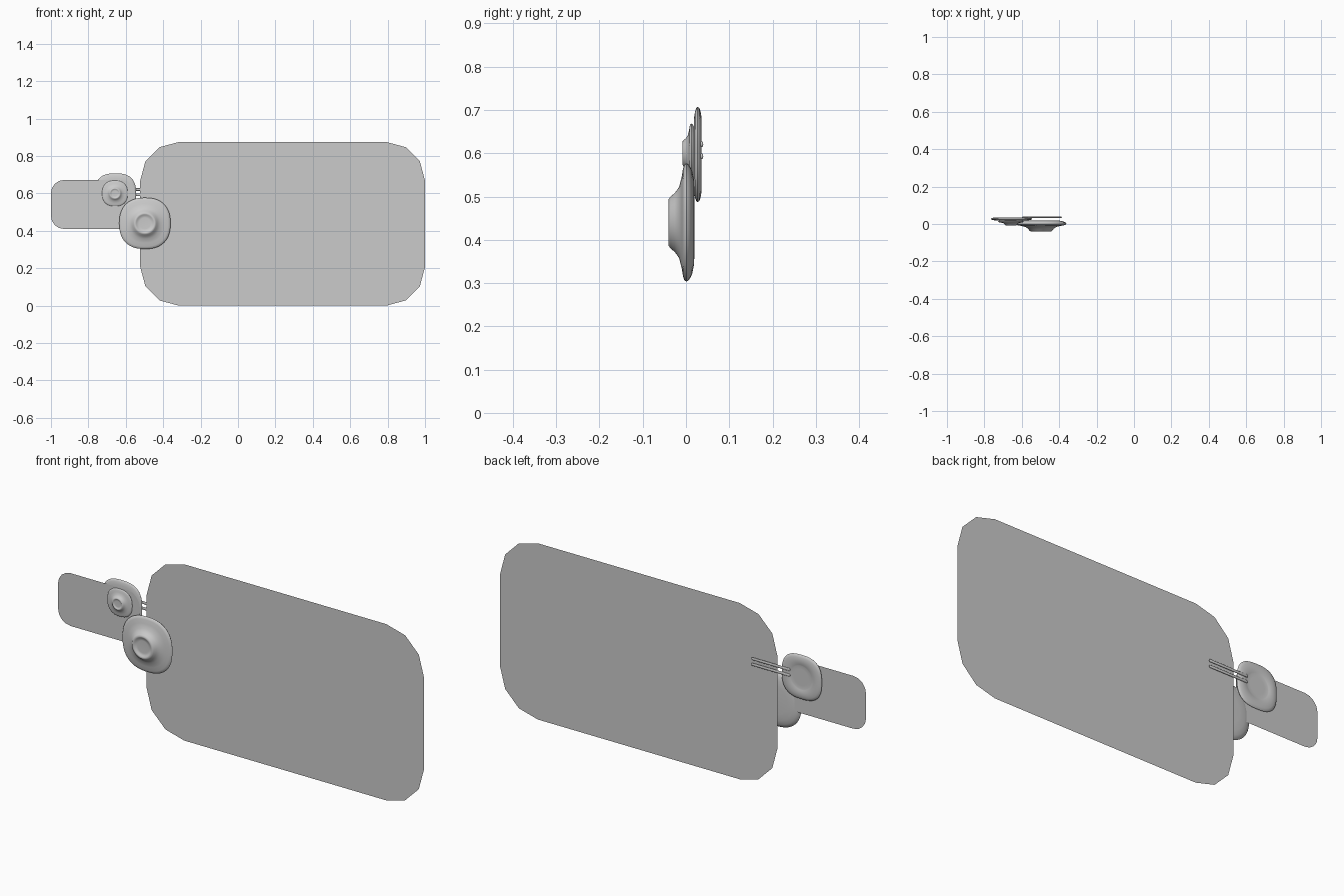
import bpy, bmesh, math

if "Cube" in bpy.data.objects:
    bpy.data.objects.remove(bpy.data.objects["Cube"])


def finish(name, bm, angle=None):
    bmesh.ops.recalc_face_normals(bm, faces=bm.faces)
    me = bpy.data.meshes.new(name)
    bm.to_mesh(me)
    bm.free()
    ob = bpy.data.objects.new(name, me)
    bpy.context.collection.objects.link(ob)
    if angle:
        bpy.ops.object.select_all(action='DESELECT')
        ob.select_set(True)
        bpy.context.view_layer.objects.active = ob
        bpy.ops.object.shade_smooth_by_angle(angle=math.radians(angle))
    return ob


def panel(name, x0, x1, z0, z1, y, r, steps):
    """Flat one-sided sheet with faceted round corners."""
    bm = bmesh.new()
    verts = []
    corners = [(x1 - r, z1 - r), (x0 + r, z1 - r), (x0 + r, z0 + r), (x1 - r, z0 + r)]
    for i, (cx, cz) in enumerate(corners):
        for k in range(steps + 1):
            a = math.pi / 2 * (i + k / steps)
            verts.append(bm.verts.new((cx + r * math.cos(a), y, cz + r * math.sin(a))))
    bm.faces.new(verts)
    return finish(name, bm)


def knob(name, cx, y, cz, profile, scale=1, n=64):
    """Profile of (radius, y, squareness) swept about y; squareness 2 is a circle."""
    bm = bmesh.new()
    rings = []
    for r, dy, p in profile:
        ring = []
        for k in range(n):
            a = 2 * math.pi * k / n
            c, s = math.cos(a), math.sin(a)
            q = r * scale / (abs(c) ** p + abs(s) ** p) ** (1 / p)
            ring.append(bm.verts.new((cx + q * c, y + dy * scale, cz + q * s)))
        rings.append(ring)
    for a, b in zip(rings, rings[1:]):
        for k in range(n):
            j = (k + 1) % n
            bm.faces.new((a[k], a[j], b[j], b[k]))
    bm.faces.new(rings[0])
    bm.faces.new(rings[-1])
    return finish(name, bm, 50)


# Flat sheets
panel("large_panel", -0.523, 1.0, 0.0, 0.875, 0.03, 0.207, 3)
panel("small_panel", -1.0, -0.55, 0.41, 0.672, 0.016, 0.07, 4)

# Front knobs: dished hub, flared squarish rim, rounded back
front = [(0.03, -0.033, 2), (0.042, -0.034, 2), (0.047, -0.039, 2), (0.054, -0.040, 2),
         (0.060, -0.036, 2.05), (0.068, -0.026, 2.1), (0.082, -0.016, 2.2),
         (0.105, -0.010, 2.3), (0.124, -0.007, 2.35), (0.133, -0.004, 2.4),
         (0.137, 0.001, 2.4), (0.133, 0.007, 2.4), (0.120, 0.014, 2.35),
         (0.100, 0.018, 2.3), (0.070, 0.020, 2.1)]
knob("large_knob", -0.498, 0.0, 0.44, front)
knob("small_knob", -0.658, 0.012, 0.60, front, 0.5)

# Back plate with a round inset disc
back = [(0.05, 0.018, 2), (0.085, 0.0185, 2.6), (0.100, 0.021, 2.7), (0.108, 0.024, 2.7),
        (0.110, 0.027, 2.7), (0.107, 0.031, 2.7), (0.098, 0.034, 2.6), (0.085, 0.036, 2.5),
        (0.070, 0.035, 2.2), (0.062, 0.033, 2), (0.057, 0.032, 2), (0.04, 0.032, 2)]
knob("back_plate", -0.655, 0.0, 0.597, back)

# Two slim round-ended prongs reaching behind the large panel
for i, z in enumerate((0.593, 0.621)):
    bm = bmesh.new()
    bmesh.ops.create_uvsphere(bm, u_segments=16, v_segments=9, radius=1)
    for v in bm.verts:
        x, y, h = v.co
        end = -0.391 if h > 0 else -0.592
        v.co = (end + 0.006 * h, 0.0365 + 0.0035 * y, z + 0.007 * x)
    finish("prong_%d" % (i + 1), bm, 50)
